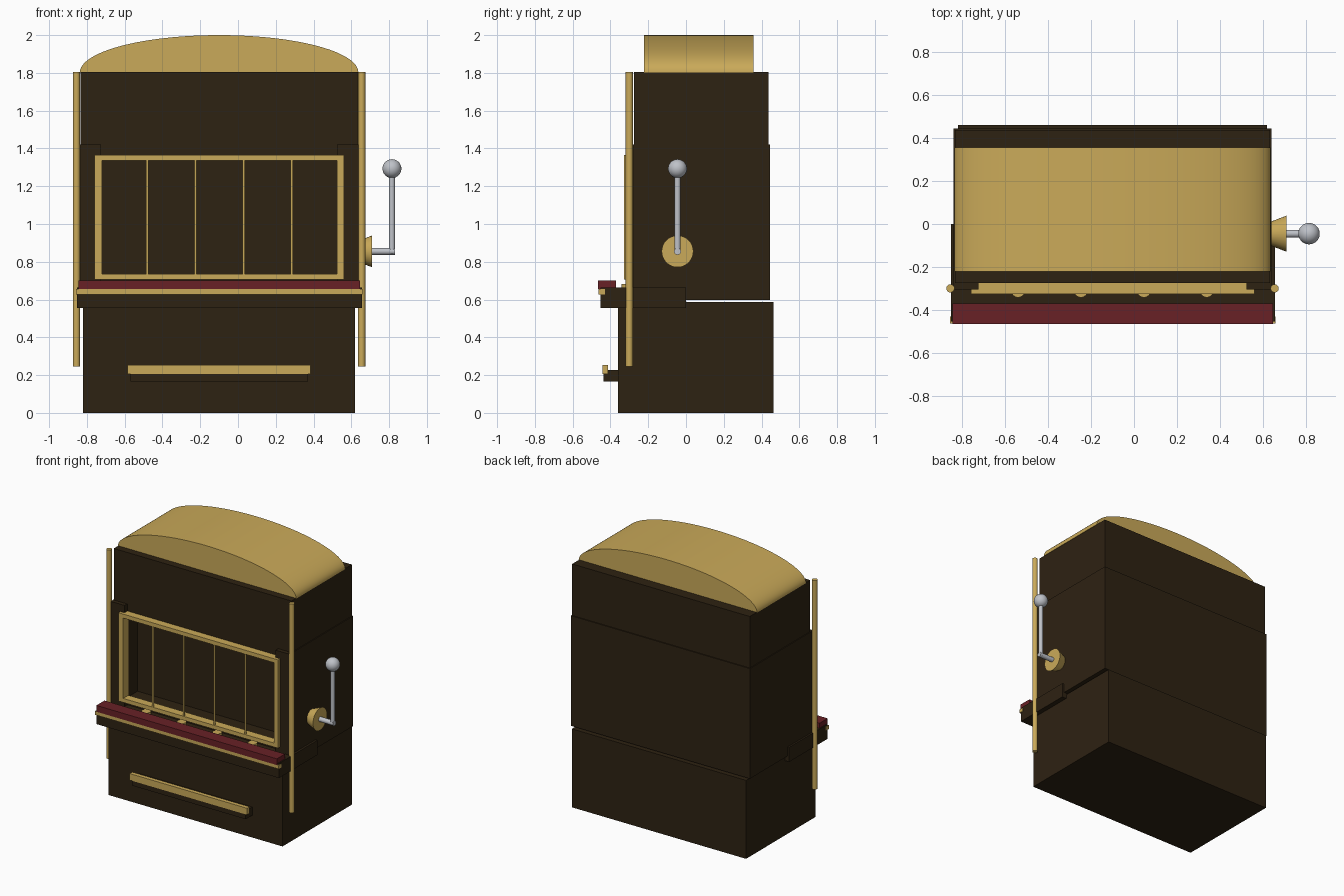
import bpy, math
from mathutils import Vector

cube = bpy.data.objects.get("Cube")
if cube:
    bpy.data.objects.remove(cube, do_unlink=True)


def material(name, rgb):
    m = bpy.data.materials.new(name)
    m.use_nodes = True
    m.diffuse_color = (*rgb, 1)
    bsdf = next(n for n in m.node_tree.nodes if n.type == 'BSDF_PRINCIPLED')
    bsdf.inputs["Base Color"].default_value = (*rgb, 1)
    return m


DARK = material("dark brown", (0.027, 0.016, 0.006))
GOLD = material("gold", (0.59, 0.40, 0.10))
RED = material("deep red", (0.14, 0.015, 0.019))
SILVER = material("silver", (0.52, 0.54, 0.58))
CX = -0.1  # centre of the cabinet, without the lever


def finish(name, mat, smooth=False):
    ob = bpy.context.object
    ob.name = ob.data.name = name
    ob.data.materials.clear()
    ob.data.materials.append(mat)
    if smooth:
        bpy.ops.object.shade_smooth_by_angle(angle=math.radians(35))
    return ob


def box(name, mat, x, y, z):
    bpy.ops.mesh.primitive_cube_add(size=1)
    ob = finish(name, mat)
    for v in ob.data.vertices:
        v.co = Vector([a + (b - a) * (c + 0.5) for (a, b), c in zip((x, y, z), v.co)])
    return ob


def rod(name, mat, start, end, r1, r2=None, sides=24):
    a, b = Vector(start), Vector(end)
    bpy.ops.mesh.primitive_cone_add(
        vertices=sides, radius1=r1, radius2=r1 if r2 is None else r2,
        depth=(b - a).length, location=(a + b) / 2,
        rotation=(b - a).to_track_quat('Z', 'Y').to_euler())
    return finish(name, mat, True)


# Cabinet: base, middle with window recess, upper block
box("base", DARK, (-0.82, 0.62), (-0.36, 0.462), (0, 0.586))
middle = box("middle_cabinet", DARK, (-0.84, 0.64), (-0.27, 0.445), (0.597, 1.42))
cutter = box("window_cutter", DARK, (-0.725, 0.525), (-0.5, -0.15), (0.72, 1.345))
cutter.hide_render = True
mod = middle.modifiers.new("window", 'BOOLEAN')
mod.operation = 'DIFFERENCE'
mod.solver = 'EXACT'
mod.object = cutter
bpy.context.view_layer.objects.active = middle
bpy.ops.object.modifier_apply(modifier=mod.name)
bpy.data.objects.remove(cutter, do_unlink=True)
box("upper_cabinet", DARK, (-0.834, 0.634), (-0.275, 0.438), (1.42, 1.805))

# Arched top: half ellipse pushed through the depth
STEPS = 48
arc = [(CX + 0.737 * math.cos(math.pi * i / STEPS),
        1.803 + 0.197 * math.sin(math.pi * i / STEPS)) for i in range(STEPS + 1)]
n = len(arc)
verts = [(x, y, z) for y in (-0.222, 0.357) for x, z in arc]
faces = [list(range(n))[::-1], list(range(n, 2 * n))]
faces += [(i, (i + 1) % n, (i + 1) % n + n, i + n) for i in range(n)]
mesh = bpy.data.meshes.new("arched_top")
mesh.from_pydata(verts, [], faces)
top = bpy.data.objects.new("arched_top", mesh)
bpy.context.collection.objects.link(top)
bpy.ops.object.select_all(action='DESELECT')
top.select_set(True)
bpy.context.view_layer.objects.active = top
bpy.ops.object.mode_set(mode='EDIT')
bpy.ops.mesh.select_all(action='SELECT')
bpy.ops.mesh.normals_make_consistent(inside=False)
bpy.ops.object.mode_set(mode='OBJECT')
finish("arched_top", GOLD, True)

# Front pillars and gold corner poles
for side, s in (("right", -1), ("left", 1)):
    box(side + "_pillar", DARK, sorted((CX + s * 0.625, CX + s * 0.74)),
        (-0.305, -0.27), (0.6, 1.42))
    px = CX + s * 0.755
    rod(side + "_pole", GOLD, (px, -0.3, 0.245), (px, -0.3, 1.805), 0.019)

# Window frame and dividers
FY = (-0.327, -0.265)
box("frame_top", GOLD, (-0.76, 0.56), FY, (1.335, 1.365))
box("frame_bottom", GOLD, (-0.76, 0.56), FY, (0.705, 0.735))
box("frame_right", GOLD, (-0.76, -0.72), FY, (0.73, 1.34))
box("frame_left", GOLD, (0.525, 0.56), FY, (0.73, 1.34))
for i in range(4):
    x = -0.48 + 0.255 * i
    rod(f"divider_{i + 1}", GOLD, (x, -0.318, 0.72), (x, -0.318, 1.345), 0.007, sides=12)

# Control shelf with trim, cushion and buttons
box("shelf", DARK, (-0.853, 0.656), (-0.453, 0), (0.556, 0.665))
box("shelf_trim", GOLD, (-0.858, 0.66), (-0.463, -0.43), (0.628, 0.655))
box("cushion", RED, (-0.845, 0.647), (-0.465, -0.37), (0.655, 0.702))
for i in range(4):
    x = -0.54 + 0.293 * i
    rod(f"button_{i + 1}", GOLD, (x, -0.31, 0.66), (x, -0.31, 0.683), 0.032)

# Coin tray
box("tray", DARK, (-0.57, 0.37), (-0.437, -0.355), (0.166, 0.228))
box("tray_lip", GOLD, (-0.585, 0.385), (-0.443, -0.412), (0.205, 0.254))

# Lever
LY, LX, LZ = -0.045, 0.815, 0.855
rod("lever_hub", GOLD, (0.635, LY, LZ), (0.71, LY, LZ), 0.055, 0.084, 32)
rod("lever_arm", SILVER, (0.7, LY, LZ), (0.83, LY, LZ), 0.018)
rod("lever_handle", SILVER, (LX, LY, 0.845), (LX, LY, 1.27), 0.016)
bpy.ops.mesh.primitive_uv_sphere_add(segments=24, ring_count=16, radius=0.05,
                                     location=(LX, LY, 1.293))
finish("lever_knob", SILVER, True)
